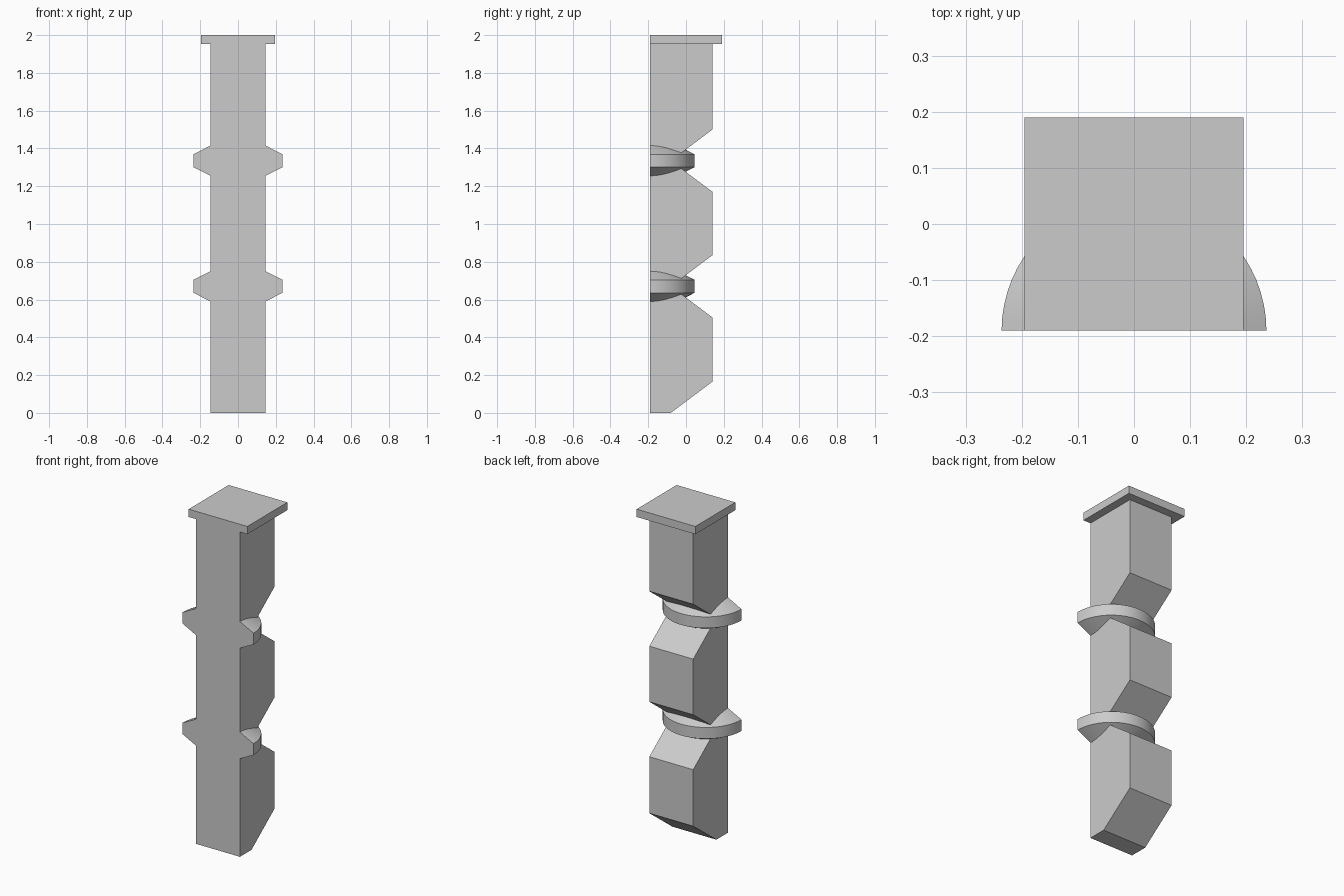
import bpy
import bmesh
from math import pi, cos, sin, radians

cube = bpy.data.objects.get("Cube")
if cube:
    bpy.data.objects.remove(cube, do_unlink=True)

FRONT, BACK = -0.19, 0.14      # depth limits of the post
HALF_W = 0.146                 # half width of the post
NOTCH_Y = -0.08                # depth the notches reach
RING_Z = (0.67, 1.335)         # heights of the two collars
RING_R = 0.236
CHAMFER = 0.165                # height of each sloping notch face
CAP_Z, TOP = 1.953, 2.0

grey = bpy.data.materials.new("stone grey")
grey.use_nodes = True
colour = (0.6, 0.6, 0.6, 1)
grey.diffuse_color = colour
grey.node_tree.nodes["Principled BSDF"].inputs["Base Color"].default_value = colour


def finish(name, bm, smooth=False):
    """Turn a bmesh into a grey object."""
    bmesh.ops.recalc_face_normals(bm, faces=bm.faces)
    mesh = bpy.data.meshes.new(name)
    bm.to_mesh(mesh)
    bm.free()
    mesh.materials.append(grey)
    obj = bpy.data.objects.new(name, mesh)
    bpy.context.collection.objects.link(obj)
    if smooth:
        bpy.ops.object.select_all(action="DESELECT")
        obj.select_set(True)
        bpy.context.view_layer.objects.active = obj
        bpy.ops.object.shade_smooth_by_angle(angle=radians(20))
    return obj


def extrude_side(name, profile, half_width):
    """Extrude a (y, z) side profile across the width."""
    bm = bmesh.new()
    face = bm.faces.new([bm.verts.new((-half_width, y, z)) for y, z in profile])
    moved = bmesh.ops.extrude_face_region(bm, geom=[face])["geom"]
    bmesh.ops.translate(bm, vec=(2 * half_width, 0, 0),
                        verts=[v for v in moved if isinstance(v, bmesh.types.BMVert)])
    return finish(name, bm)


def half_collar(name, z, steps=32):
    """Half ring with sloping top and bottom, its open ends flush with the front."""
    section = [(HALF_W, -0.08), (RING_R, -0.034), (RING_R, 0.034), (HALF_W, 0.08)]
    bm = bmesh.new()
    loops = []
    for i in range(steps + 1):
        a = pi * i / steps
        loops.append([bm.verts.new((r * cos(a), FRONT + r * sin(a), z + h))
                      for r, h in section])
    for a, b in zip(loops, loops[1:]):
        for k in range(4):
            n = (k + 1) % 4
            bm.faces.new((a[k], a[n], b[n], b[k]))
    bm.faces.new(loops[0])
    bm.faces.new(loops[-1])
    return finish(name, bm, smooth=True)


# Post with V notches behind each collar and a sloping foot
profile = [(FRONT, 0), (NOTCH_Y, 0), (BACK, CHAMFER)]
for z in RING_Z:
    profile += [(BACK, z - CHAMFER), (NOTCH_Y, z), (BACK, z + CHAMFER)]
profile += [(BACK, CAP_Z), (FRONT, CAP_Z)]
extrude_side("post", profile, HALF_W)

# Collars
for label, z in zip(("lower_collar", "upper_collar"), RING_Z):
    half_collar(label, z)

# Flat cap, flush with the front
extrude_side("cap", [(FRONT, CAP_Z), (-FRONT, CAP_Z), (-FRONT, TOP), (FRONT, TOP)], 0.195)
